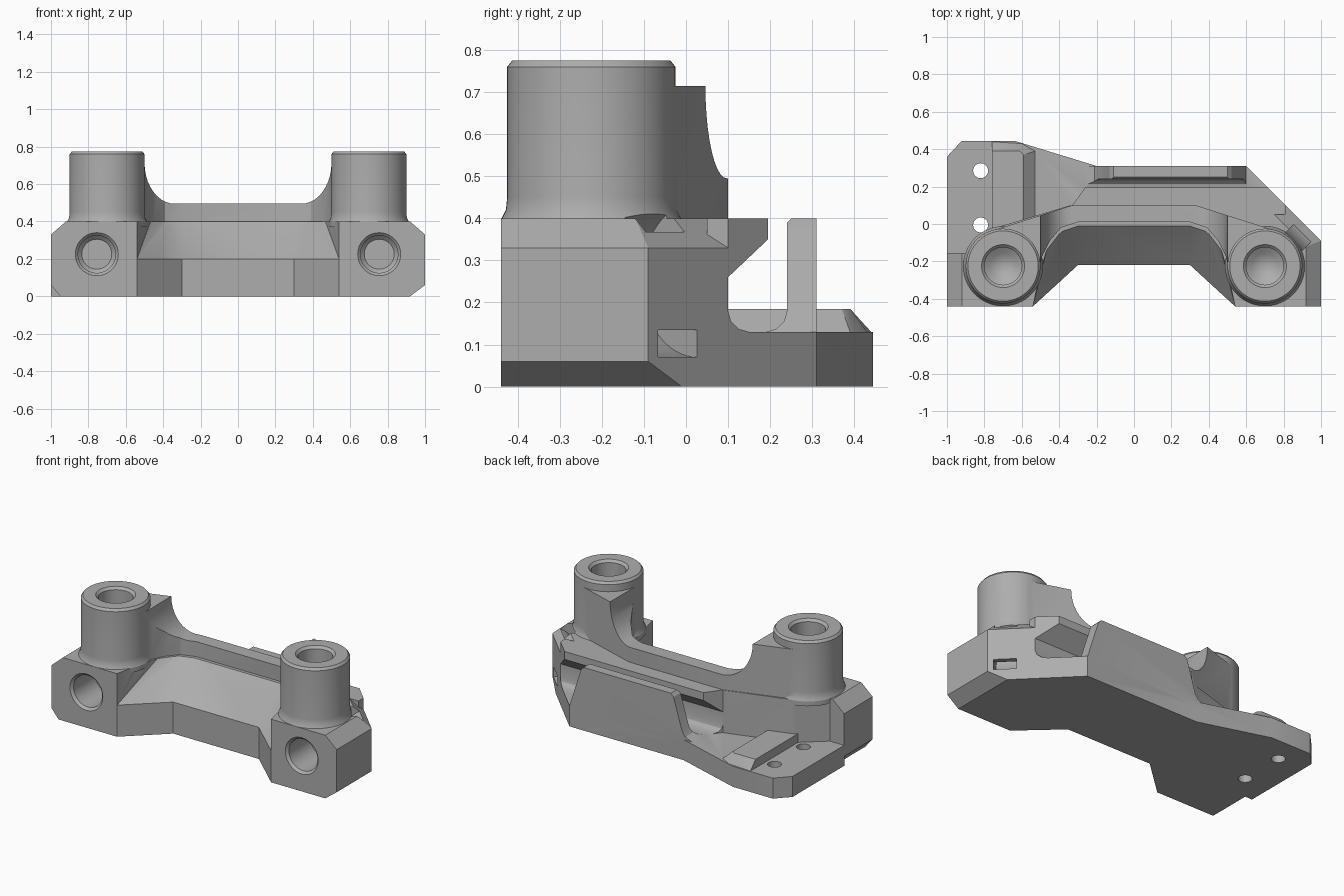
import bpy, bmesh, math
from mathutils import Matrix, Vector

if "Cube" in bpy.data.objects:
    bpy.data.objects.remove(bpy.data.objects["Cube"])

grey = bpy.data.materials.new("plain grey")
grey.use_nodes = True
colour = (0.42, 0.42, 0.42, 1)
grey.diffuse_color = colour
grey.node_tree.nodes["Principled BSDF"].inputs["Base Color"].default_value = colour


def finish(name, bm):
    bmesh.ops.recalc_face_normals(bm, faces=bm.faces)
    mesh = bpy.data.meshes.new(name)
    bm.to_mesh(mesh)
    bm.free()
    mesh.materials.append(grey)
    ob = bpy.data.objects.new(name, mesh)
    bpy.context.collection.objects.link(ob)
    return ob


def prism(name, outline, low, high, axis="z"):
    """Extrude an outline: (x, y) along z, (y, z) along x, (x, z) along y."""
    place = {"z": lambda a, b, c: (a, b, c),
             "x": lambda a, b, c: (c, a, b),
             "y": lambda a, b, c: (a, c, b)}[axis]
    bm = bmesh.new()
    face = bm.faces.new([bm.verts.new(place(a, b, low)) for a, b in outline])
    new = bmesh.ops.extrude_face_region(bm, geom=[face])["geom"]
    shift = Vector(place(0, 0, high - low))
    bmesh.ops.translate(bm, vec=shift, verts=[v for v in new if isinstance(v, bmesh.types.BMVert)])
    return finish(name, bm)


def hull(name, layers):
    """Convex solid around flat outlines given as (z, outline)."""
    bm = bmesh.new()
    for z, outline in layers:
        for x, y in outline:
            bm.verts.new((x, y, z))
    result = bmesh.ops.convex_hull(bm, input=bm.verts)
    bmesh.ops.delete(bm, geom=result["geom_interior"], context="VERTS")
    return finish(name, bm)


def lathe(name, profile, matrix, closed=False, sides=64):
    """Spin (radius, height) points round the local z axis."""
    bm = bmesh.new()
    verts = [bm.verts.new((r, 0, h)) for r, h in profile]
    pairs = list(zip(verts, verts[1:])) + ([(verts[-1], verts[0])] if closed else [])
    edges = [bm.edges.new(p) for p in pairs]
    bmesh.ops.spin(bm, geom=verts + edges, cent=(0, 0, 0), axis=(0, 0, 1),
                   angle=math.tau, steps=sides, use_merge=True)
    bmesh.ops.remove_doubles(bm, verts=bm.verts, dist=0.0001)
    bm.transform(matrix)
    return finish(name, bm)


def combine(target, tool, operation):
    tool.hide_render = True
    mod = target.modifiers.new(operation, "BOOLEAN")
    mod.operation, mod.solver, mod.object = operation, "EXACT", tool
    bpy.context.view_layer.objects.active = target
    bpy.ops.object.modifier_apply(modifier=mod.name)
    bpy.data.objects.remove(tool)


def mirrored(points):
    return points + [(-x, y) for x, y in reversed(points)]


# Main body: two end blocks joined by a web
body = prism("bracket_body", [
    (-1, -.44), (-.54, -.44), (-.3, -.22), (.3, -.22), (.54, -.44), (1, -.44),
    (1, -.09), (.81, .1), (-.34, .1), (-.74, -.02), (-.9, -.155), (-1, -.155)], 0, .4)

# Chamfered long edges of the end blocks
wide = [(-1, -.46), (1, -.46), (1, -.09), (.6, .31), (-1, .31)]
combine(body, hull("edge_limits", [
    (0, [(-.95, -.46), (.92, -.46), (.92, -.01), (.6, .31), (-.95, .31)]),
    (.06, wide), (.33, wide),
    (.4, [(-.92, -.46), (.92, -.46), (.92, -.12), (.49, .31), (-.92, .31)])]), "INTERSECT")

# Sloping recess above the front web
upper = [(.54, -.46), (.54, -.44), (.5, -.25), (.46, -.11), (.39, -.02), (.3, .01)]
combine(body, hull("web_recess", [
    (.2, mirrored([(.54, -.46), (.54, -.44), (.3, -.22)])),
    (.42, mirrored(upper)), (.6, mirrored(upper))]), "DIFFERENCE")

# Raised rim sweeping up into both towers
rim = prism("rim", mirrored([
    (.68, -.25), (.51, -.25), (.49, -.17), (.45, -.09), (.39, -.02), (.3, .01)])
    + [(-.74, -.03), (-.33, .1), (.33, .1), (.74, -.03)], .3, .8)
sweep = [(.5 - .16 * math.sin(t), .5 + .2 * (1 - math.cos(t)))
         for t in (math.radians(a) for a in range(0, 91, 9))]
sweep = [(.34 + .16 * math.sin(t), .495 + .22 * (1 - math.cos(t)))
         for t in (math.radians(a) for a in range(0, 91, 9))]
combine(rim, prism("rim_profile", mirrored([(.75, .25), (.75, .715)] + sweep[::-1]),
                   -.5, .5, "y"), "INTERSECT")
combine(body, rim, "UNION")

# Rear floor plate
combine(body, prism("floor_plate", [
    (-1, -.16), (-.5, -.15), (.8, -.1), (.91, 0), (.6, .31), (-.2, .31),
    (-.64, .445), (-.92, .445), (-1, .36)], 0, .13), "UNION")

# Rear panel with a curved foot
panel = prism("rear_panel", [
    (.19, .1), (.19, .13), (.215, .137), (.233, .155), (.24, .18), (.24, .39),
    (.25, .4), (.31, .4), (.31, .1)], -.3, .7, "x")
combine(panel, prism("panel_outline", [
    (-.26, .05), (-.26, .13), (-.21, .15), (-.19, .18), (-.13, .38), (-.11, .4),
    (.5, .4), (.52, .38), (.6, .13), (.6, .05)], 0, .5, "y"), "INTERSECT")
combine(body, panel, "UNION")

# Hooked lip and curved foot behind the web
for name, outline in (
        ("lip", [(.05, .26), (.1, .26), (.195, .35), (.195, .4), (.05, .4)]),
        ("web_foot", [(.05, .1), (.15, .1), (.15, .13), (.125, .137), (.107, .155),
                      (.1, .18), (.05, .18)])):
    part = prism(name, outline, -.6, .9, "x")
    combine(part, prism(name + "_plan", [
        (-.33, .04), (-.33, .1), (-.25, .21), (.7, .21), (.81, .1), (.81, .04)],
        0, .6), "INTERSECT")
    combine(body, part, "UNION")

# Raised pad on the rear floor
combine(body, hull("floor_pad", [
    (.1, [(-.76, -.1), (-.53, -.1), (-.53, .39), (-.6, .43), (-.76, .44)]),
    (.13, [(-.76, -.1), (-.53, -.1), (-.53, .39), (-.6, .43), (-.76, .44)]),
    (.185, [(-.76, -.1), (-.59, -.1), (-.59, .37), (-.61, .39), (-.76, .39)])]), "UNION")

# Towers, then their bores and the front sockets
for side in (-1, 1):
    tower = Matrix.Translation((side * .7, -.225, 0))
    combine(body, lathe("tower", [
        (0, .37), (.213, .37), (.213, .4), (.203, .42), (.2, .45), (.2, .76),
        (.188, .775), (0, .775)], tower), "UNION")
for side in (-1, 1):
    tower = Matrix.Translation((side * .7, -.225, 0))
    combine(body, lathe("tower_bore", [
        (0, .4), (.07, .44), (.1, .46), (.1, .76), (.125, .785), (0, .785)],
        tower), "DIFFERENCE")
    front = Matrix.Translation((side * .755, -.44, .225)) @ Matrix.Rotation(math.pi / 2, 4, "X")
    combine(body, lathe("front_socket", [
        (0, -.25), (.08, -.25), (.1, -.23), (.1, -.015), (.125, .01), (0, .01)],
        front), "DIFFERENCE")

# Screw holes in the rear floor
for y in (-.005, .285):
    combine(body, lathe("screw_hole", [(0, -.1), (.04, -.1), (.04, .2), (0, .2)],
                        Matrix.Translation((-.82, y, 0)), sides=32), "DIFFERENCE")

# Curved tie channel through the slanted corner
turn = Matrix.Rotation(-math.pi / 4, 4, "Z") @ Matrix.Rotation(math.pi / 2, 4, "Y")
combine(body, lathe("tie_channel", [(.12, -.065), (.185, -.065), (.185, .065), (.12, .065)],
                    Matrix.Translation((.93, -.02, .255)) @ turn, closed=True), "DIFFERENCE")

# Smooth the round parts and keep the edges crisp
bpy.ops.object.select_all(action="DESELECT")
body.select_set(True)
bpy.context.view_layer.objects.active = body
bpy.ops.object.shade_smooth_by_angle(angle=math.radians(25))
